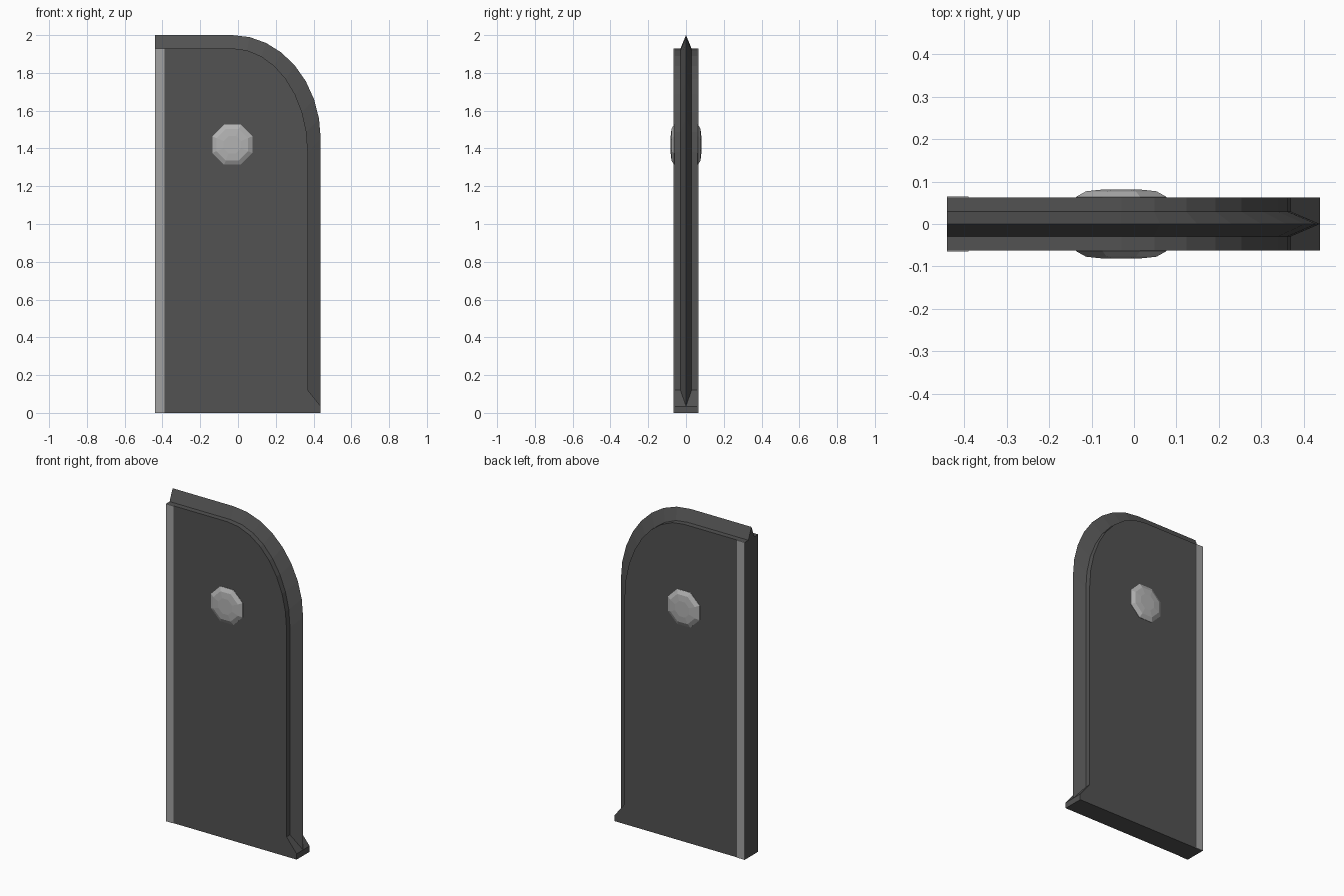
import bpy, bmesh
from math import sin, cos, pi, radians

if "Cube" in bpy.data.objects:
    bpy.data.objects.remove(bpy.data.objects["Cube"])


def material(name, v):
    m = bpy.data.materials.new(name)
    m.diffuse_color = (v, v, v, 1)
    m.use_nodes = True
    m.node_tree.nodes["Principled BSDF"].inputs["Base Color"].default_value = m.diffuse_color
    return m


def finish(bm, name, mat):
    bmesh.ops.recalc_face_normals(bm, faces=bm.faces)
    me = bpy.data.meshes.new(name)
    bm.to_mesh(me)
    bm.free()
    me.materials.append(mat)
    ob = bpy.data.objects.new(name, me)
    bpy.context.collection.objects.link(ob)
    return ob


def loft(name, rings, mat):
    """Skin closed rings of points and cap both ends."""
    bm = bmesh.new()
    vr = [[bm.verts.new(p) for p in r] for r in rings]
    for a, b in zip(vr, vr[1:]):
        n = len(a)
        for i in range(n):
            bm.faces.new((a[i], a[(i + 1) % n], b[(i + 1) % n], b[i]))
    bm.faces.new(vr[0])
    bm.faces.new(vr[-1])
    return finish(bm, name, mat)


def arc(cx, cz, rx, rz, n=8):
    return [(cx + rx * cos(pi / 2 * i / n), cz + rz * sin(pi / 2 * i / n))
            for i in range(n + 1)]


dark = material("dark_steel", 0.085)
light = material("light_steel", 0.36)
bright = material("bright_steel", 0.45)
T = 0.062

# Matching inner and outer edge lines, from the heel up and over to the spine
inner = [(0.37, 0.12)] + arc(-0.03, 1.38, 0.40, 0.55) + [(-0.44, 1.93)]
outer = [(0.438, 0.035)] + arc(-0.03, 1.45, 0.468, 0.55) + [(-0.44, 2.0)]

# Blade body with flared heel
outline = [(-0.44, 0), (0.438, 0), (0.438, 0.035)] + inner
loft("blade_body", [[(x, y, z) for x, z in outline] for y in (-T, T)], dark)

# Sharp wedge running along the edge
loft("cutting_edge", [[(a[0], -0.029, a[1]), (b[0], 0, b[1]), (a[0], 0.029, a[1])]
                      for a, b in zip(inner, outer)], dark)

# Pale spine strips and faceted studs on both faces
for s, side in ((-1, "front"), (1, "back")):
    corners = [(-0.44, 0), (-0.39, 0), (-0.39, 1.93), (-0.44, 1.93)]
    loft("spine_strip_" + side,
         [[(x, s * y, z) for x, z in corners] for y in (T, T + 0.003)], light)
    rings = []
    for y, r in ((T - 0.01, 0.115), (T + 0.002, 0.115), (0.077, 0.09), (0.081, 0.05)):
        rings.append([(-0.03 + r * cos(radians(22.5 + 45 * k)), s * y,
                       1.42 + r * sin(radians(22.5 + 45 * k))) for k in range(8)])
    loft("stud_" + side, rings, bright)
